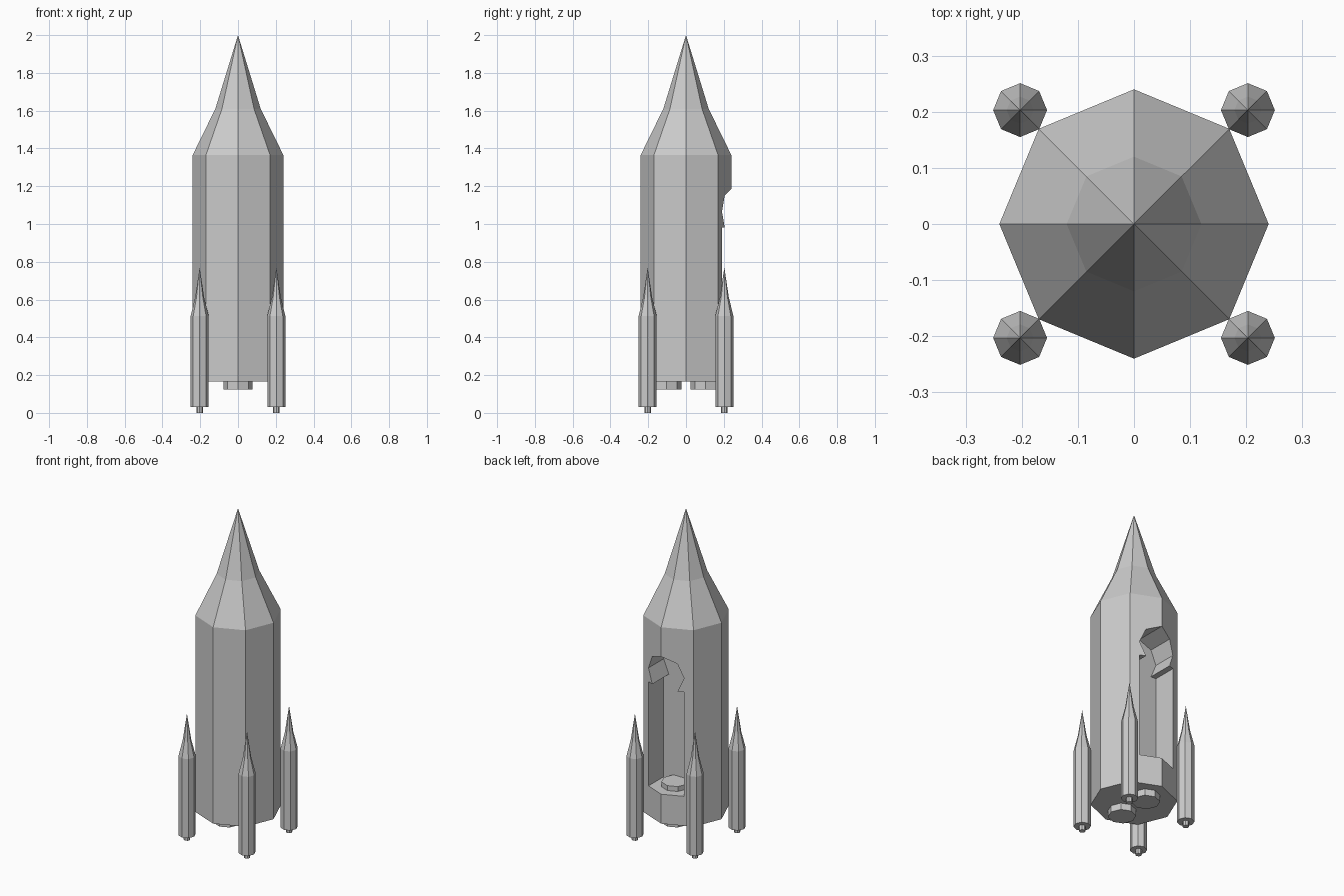
import bpy, bmesh
from math import cos, sin, pi
from mathutils import Matrix

cube = bpy.data.objects.get("Cube")
if cube:
    bpy.data.objects.remove(cube, do_unlink=True)

SIDES = 8
grey = bpy.data.materials.new("plain_grey")
grey.use_nodes = True
colour = (0.6, 0.6, 0.6, 1)
grey.diffuse_color = colour
grey.node_tree.nodes["Principled BSDF"].inputs["Base Color"].default_value = colour


def finish(name, bm):
    bmesh.ops.recalc_face_normals(bm, faces=bm.faces)
    mesh = bpy.data.meshes.new(name)
    bm.to_mesh(mesh)
    bm.free()
    mesh.materials.append(grey)
    obj = bpy.data.objects.new(name, mesh)
    bpy.context.collection.objects.link(obj)
    return obj


def lathe(name, profile, x=0, y=0):
    """Faceted solid from (radius, height) pairs; a zero radius makes a tip."""
    bm = bmesh.new()
    rings = []
    for r, z in profile:
        count = SIDES if r else 1
        rings.append([bm.verts.new((x + r * cos(2 * pi * i / SIDES),
                                    y + r * sin(2 * pi * i / SIDES), z))
                      for i in range(count)])
    for low, high in zip(rings, rings[1:]):
        for i in range(SIDES):
            j = (i + 1) % SIDES
            top = [high[j], high[i]] if len(high) > 1 else [high[0]]
            bm.faces.new([low[i], low[j]] + top)
    for ring in (rings[0], rings[-1]):
        if len(ring) > 1:
            bm.faces.new(ring)
    return finish(name, bm)


def carve(target, cutter):
    mod = target.modifiers.new("carve", 'BOOLEAN')
    mod.operation = 'DIFFERENCE'
    mod.solver = 'EXACT'
    mod.object = cutter
    bpy.context.view_layer.objects.active = target
    bpy.ops.object.modifier_apply(modifier=mod.name)
    bpy.data.objects.remove(cutter, do_unlink=True)


# Hull with two-stage nose
hull = lathe("hull", [(0.24, 0.165), (0.24, 1.365), (0.12, 1.61), (0, 2)])

# Doorway recess in the back
WIDTH, BACK, FRONT = 0.12, 0.045, 0.4
FLOOR, LINTEL, WINDOW_Z = 0.345, 0.981, 1.066
bm = bmesh.new()
bmesh.ops.create_cube(bm, size=1)
bmesh.ops.scale(bm, vec=(2 * WIDTH, FRONT - BACK, LINTEL - FLOOR), verts=bm.verts)
bmesh.ops.translate(bm, vec=(0, (FRONT + BACK) / 2, (LINTEL + FLOOR) / 2), verts=bm.verts)
carve(hull, finish("doorway_cutter", bm))

# Eight-sided window recess above the doorway
window = lathe("window_cutter", [(WIDTH, BACK), (WIDTH, FRONT)])
window.data.transform(Matrix.Translation((0, 0, WINDOW_Z)) @ Matrix.Rotation(-pi / 2, 4, 'X'))
carve(hull, window)

# Engine drums: they stand proud of the floor inside and the base outside
for side, y in (("front", -0.103), ("back", 0.103)):
    lathe(side + "_engine", [(0.078, 0.125), (0.078, 0.375)], y=y)

# Four boosters, each with its nozzle
for x_side, sx in (("left", 1), ("right", -1)):
    for y_side, sy in (("front", -1), ("back", 1)):
        label = f"{y_side}_{x_side}_booster"
        x, y = 0.203 * sx, 0.203 * sy
        lathe(label, [(0.048, 0.03), (0.048, 0.513), (0.024, 0.61), (0, 0.77)], x, y)
        lathe(label + "_nozzle", [(0.018, 0), (0.018, 0.035)], x, y)
